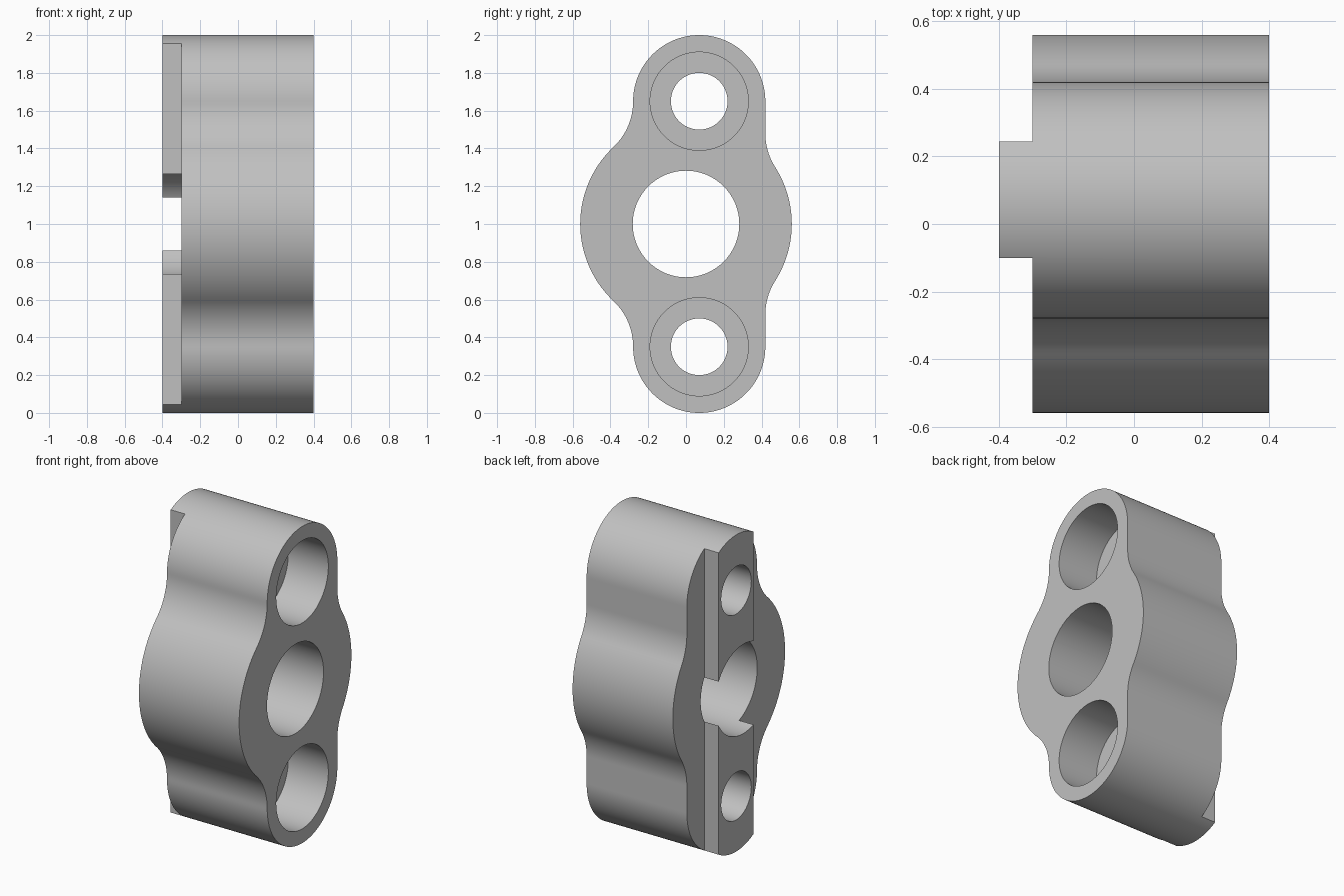
import bpy
import bmesh
from math import sin, cos, atan2, sqrt, pi
from mathutils import Matrix, Vector

cube = bpy.data.objects.get("Cube")
if cube:
    bpy.data.objects.remove(cube, do_unlink=True)

# Main dimensions
MID = 1.0                    # height of the central bore
LOBE_Y, LOBE_Z = 0.07, 0.65  # bolt lobe centre, measured from the bore
LOBE_R, HUB_R, FILLET_R = 0.35, 0.56, 0.333
BACK, FRONT, STEP = -0.4, 0.4, -0.3
BORE_R, BOLT_R, SINK_R, SINK_DEPTH = 0.282, 0.15, 0.26, 0.28
RIDGE_MIN, RIDGE_MAX = -0.10, 0.245

grey = bpy.data.materials.new("light_grey")
grey.use_nodes = True
colour = (0.53, 0.53, 0.53, 1)
grey.diffuse_color = colour
grey.node_tree.nodes["Principled BSDF"].inputs["Base Color"].default_value = colour


def arc(cy, cz, r, start, end, steps):
    angles = [start + (end - start) * i / steps for i in range(steps + 1)]
    return [(cy + r * cos(a), cz + r * sin(a)) for a in angles]


def fillet_centre(side):
    """Centre of the hollow arc touching the hub and the lobe's side line."""
    y = LOBE_Y + side * (LOBE_R + FILLET_R)
    return y, sqrt((HUB_R + FILLET_R) ** 2 - y ** 2)


def outline():
    ry, rz = fillet_centre(1)
    ly, lz = fillet_centre(-1)
    ra, la = atan2(rz, ry), atan2(lz, ly)
    half = arc(0, 0, HUB_R, 0, ra, 16)
    half += arc(ry, rz, FILLET_R, ra + pi, pi, 12)
    half += arc(LOBE_Y, LOBE_Z, LOBE_R, 0, pi, 64)
    half += arc(ly, lz, FILLET_R, 0, la - pi, 16)
    half += arc(0, 0, HUB_R, la, pi, 20)
    full = half + [(y, -z) for y, z in reversed(half)]
    clean = []
    for p in full:
        if all((Vector(p) - Vector(q)).length > 0.002 for q in clean):
            clean.append(p)
    return clean


def make_object(name, bm):
    bmesh.ops.recalc_face_normals(bm, faces=bm.faces)
    mesh = bpy.data.meshes.new(name)
    bm.to_mesh(mesh)
    bm.free()
    mesh.materials.append(grey)
    obj = bpy.data.objects.new(name, mesh)
    bpy.context.collection.objects.link(obj)
    return obj


def prism(name, points, x0, x1):
    """Extrude a (y, z) profile along x."""
    bm = bmesh.new()
    face = bm.faces.new([bm.verts.new((x0, y, z + MID)) for y, z in points])
    new = bmesh.ops.extrude_face_region(bm, geom=[face])["geom"]
    bmesh.ops.translate(bm, vec=(x1 - x0, 0, 0),
                        verts=[v for v in new if isinstance(v, bmesh.types.BMVert)])
    return make_object(name, bm)


def cylinder(name, y, z, r, x0, x1):
    return prism(name, arc(y, z, r, 0, 2 * pi, 96)[:-1], x0, x1)


def box(name, y0, y1, x0, x1):
    return prism(name, [(y0, -1.2), (y1, -1.2), (y1, 1.2), (y0, 1.2)], x0, x1)


# Body blank
body = prism("clamp_body", outline(), BACK, FRONT)

# Central bore, bolt holes with counterbores, and the steps beside the ridge
cutters = [cylinder("bore_cutter", 0, 0, BORE_R, BACK - 0.1, FRONT + 0.1),
           box("step_cutter_front", -1, RIDGE_MIN, BACK - 0.1, STEP),
           box("step_cutter_back", RIDGE_MAX, 1, BACK - 0.1, STEP)]
for side in (-1, 1):
    z = side * LOBE_Z
    cutters.append(cylinder("bolt_cutter", LOBE_Y, z, BOLT_R, BACK - 0.1, FRONT + 0.1))
    cutters.append(cylinder("sink_cutter", LOBE_Y, z, SINK_R, FRONT - SINK_DEPTH, FRONT + 0.1))

bpy.ops.object.select_all(action="DESELECT")
bpy.context.view_layer.objects.active = body
body.select_set(True)
for cutter in cutters:
    cutter.hide_render = True
    cut = body.modifiers.new(cutter.name, "BOOLEAN")
    cut.operation = "DIFFERENCE"
    cut.solver = "EXACT"
    cut.object = cutter
    bpy.ops.object.modifier_apply(modifier=cut.name)
for cutter in cutters:
    bpy.data.objects.remove(cutter, do_unlink=True)

# Smooth curved walls, crisp rims
bpy.ops.object.shade_smooth_by_angle()
